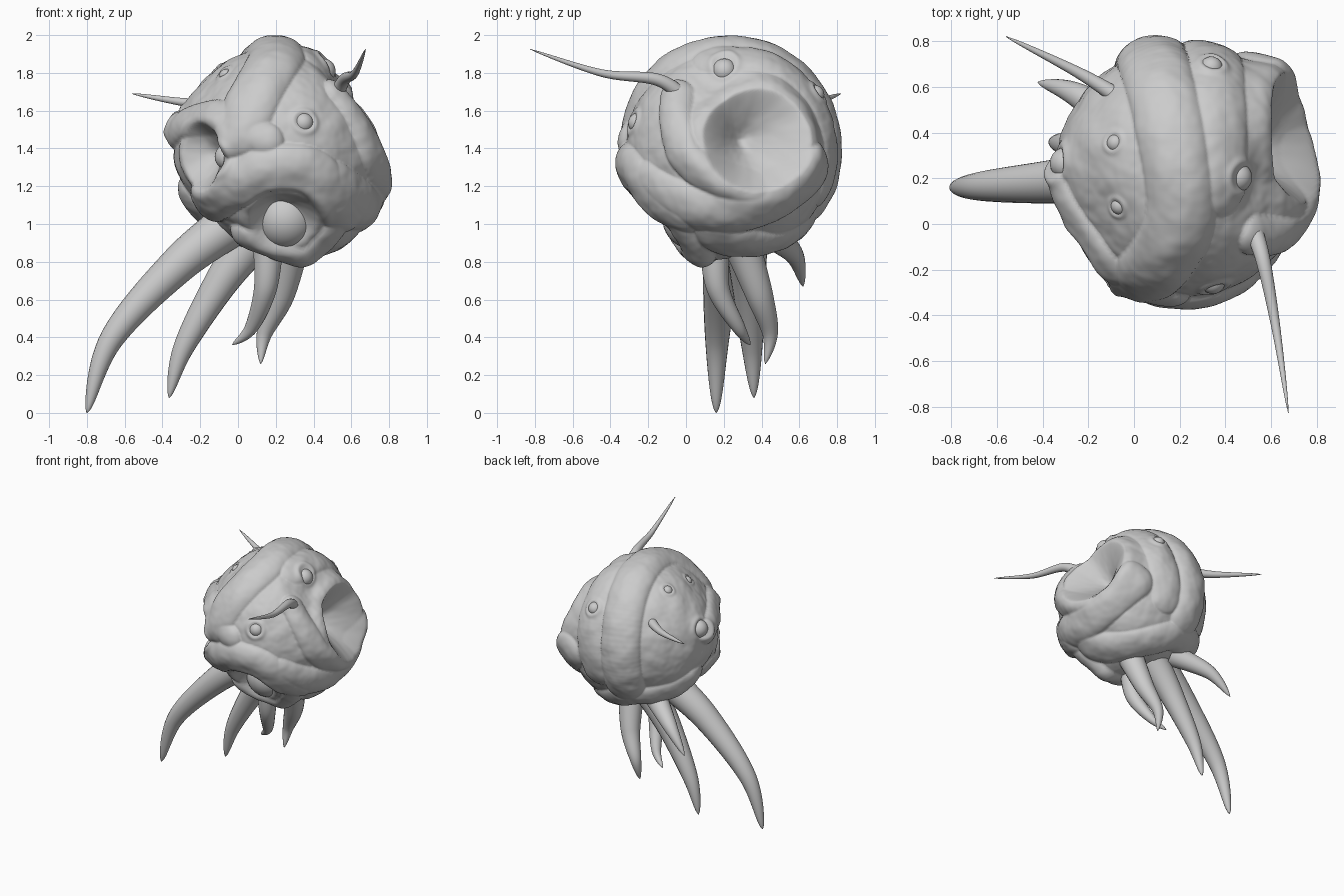
import bpy, bmesh, math
from mathutils import Vector, kdtree, noise
from mathutils.geometry import interpolate_bezier

if "Cube" in bpy.data.objects:
    bpy.data.objects.remove(bpy.data.objects["Cube"])

C = Vector((0.21, 0.23, 1.39))          # centre of the head
S = 0.57                                # mean radius
swells, folds, pits, eyes = [], [], [], []


def unit(x, y, z):
    return (Vector((x, y, z)) - C).normalized()


def smooth_path(pts, n=20):
    """Smooth samples passing through the points."""
    P = [Vector(p) for p in pts]
    out = []
    for i in range(len(P) - 1):
        a, b = P[i], P[i + 1]
        ta = (b - P[max(i - 1, 0)]) / 6
        tb = (P[min(i + 2, len(P) - 1)] - a) / 6
        out += interpolate_bezier(a, a + ta, b - tb, b, n)[:-1]
    return out + [P[-1]]


def swell(p, width, height):
    swells.append((unit(*p), width, height))


def fold(half_width, height, *pts):
    """Fleshy roll laid over the head along a path."""
    s = smooth_path([unit(*p) for p in pts], 30)
    t = kdtree.KDTree(len(s))
    for i, p in enumerate(s):
        t.insert(p.normalized(), i)
    t.balance()
    folds.append((t, half_width / S, height))


def pit(p, radius, depth, rim):
    pits.append((unit(*p), radius / S, depth, rim))


def eye(p, radius):
    eyes.append((unit(*p), radius / S, radius))


def surface(d):
    """Head radius in direction d."""
    r = .55 + .008 * noise.noise(d * 5) + .002 * noise.noise(d * 13)
    for u, w, h in swells:
        r += h * math.exp(-((d - u).length / w) ** 2)
    best, fade, dent = 0, 1, 0
    for t, w, h in folds:
        k = t.find(d)[2] / w
        if k < 1:
            best = max(best, h * (1 - k * k) ** .7)
    for u, w, depth, h in pits:
        k = (d - u).length / w
        if k < 1:
            fade = min(fade, k ** 4)
            dent -= depth * (1 - k * k) ** 1.2
        dent += h * math.exp(-((k - 1.12) / .22) ** 2)
    for u, w, rad in eyes:
        k = (d - u).length / w
        if k < 3:
            dent += rad * .2 * math.exp(-((k - 1.15) / .35) ** 2)
    return r + best * fade + dent


def finish(bm, name):
    me = bpy.data.meshes.new(name)
    bm.to_mesh(me)
    bm.free()
    for f in me.polygons:
        f.use_smooth = True
    bpy.context.collection.objects.link(bpy.data.objects.new(name, me))


def ball(name, centre, radius):
    b = bmesh.new()
    bmesh.ops.create_uvsphere(b, u_segments=32, v_segments=20, radius=radius)
    bmesh.ops.translate(b, verts=b.verts, vec=centre)
    finish(b, name)


def horn(name, radius, power, *pts, sides=20):
    """Tube through the points, tapering to a sharp tip."""
    path = smooth_path(pts)
    last = len(path) - 1
    b = bmesh.new()
    rings, n = [], None
    for i, p in enumerate(path):
        r = max(radius * (1 - i / last) ** power, .002)
        t = (path[min(i + 1, last)] - path[max(i - 1, 0)]).normalized()
        n = t.orthogonal() if n is None else n - t * n.dot(t)
        n.normalize()
        m = t.cross(n)
        rings.append([b.verts.new(p + r * (n * math.cos(a) + m * math.sin(a)))
                      for a in (math.tau * k / sides for k in range(sides))])
    for A, B in zip(rings, rings[1:]):
        for k in range(sides):
            j = (k + 1) % sides
            b.faces.new((A[k], A[j], B[j], B[k]))
    b.faces.new(rings[0][::-1])
    b.faces.new(rings[-1])
    finish(b, name)


# Broad swells and hollows
swell((.75, .15, .98), .45, .03)
swell((.2, -.17, 1), .3, -.04)
swell((.36, .1, .78), .25, .05)
swell((-.2, .1, 1.05), .35, -.05)
swell((.62, .15, 1.75), .4, -.09)
swell((.55, .6, .93), .4, .03)
swell((.7, .65, 1.42), .3, .06)
swell((-.15, .05, 1.8), .35, -.03)
swell((-.3, -.1, 1.55), .3, -.03)

# Crest, eyelids, brow, cheeks and jaw
fold(.16, .06, (0, -.28, 1.5), (.2, 0, 1.92), (.13, .55, 1.9), (.05, .75, 1.1))
fold(.13, .06, (-.24, -.02, 1.05), (.1, -.33, 1.27), (.4, -.3, 1.27), (.62, -.08, 1))
fold(.09, .05, (.58, -.08, 1), (.37, .05, .79), (.03, -.02, .93))
fold(.1, .05, (-.38, .2, 1.5), (-.15, -.15, 1.58), (.15, -.3, 1.44))
fold(.14, .055, (.5, -.2, 1.2), (.75, .25, 1.02), (.6, .73, 1.27))
fold(.1, .045, (.54, -.06, 1.7), (.68, .02, 1.35), (.72, .4, 1.15))
fold(.13, .045, (.6, .15, .9), (.1, .65, .95), (-.3, .3, 1.1))
fold(.13, .03, (.4, .15, 1.9), (.38, .6, 1.8), (.3, .77, 1.2))

# Side funnel, front hollow and eye socket
pit((.7, .36, 1.47), .29, .27, .02)
pit((-.22, -.15, 1.36), .18, .13, .015)
pit((.24, -.17, 1.01), .19, .1, .02)

# Small eyes
eye((.35, -.27, 1.54), .055)
eye((-.1, -.22, 1.35), .07)
eye((.34, .69, 1.69), .05)
eye((.48, .2, 1.86), .065)
eye((-.07, .35, 1.8), .04)
eye((-.06, .08, 1.78), .04)
eye((-.36, .27, 1.55), .07)
for i, (u, w, rad) in enumerate(eyes):
    ball(f"small_eye_{i + 1}", C + u * (surface(u) - rad * .55), rad)
ball("main_eye", Vector((.25, .04, 1.03)), .165)

# Head
bm = bmesh.new()
bmesh.ops.create_icosphere(bm, subdivisions=7, radius=1)
for v in bm.verts:
    d = v.co.normalized()
    v.co = C + d * surface(d)
finish(bm, "head")

# Hanging tentacles
horn("tentacle_1", .13, .65, (.02, .24, 1.04), (-.31, .19, .79), (-.67, .165, .39), (-.8, .16, 0))
horn("tentacle_2", .12, .72, (.08, .32, .92), (-.09, .33, .69), (-.29, .35, .34), (-.365, .36, .08))
horn("tentacle_3", .085, .8, (.16, .15, .9), (.145, .17, .66), (.07, .28, .45), (-.03, .34, .36))
horn("tentacle_4", .1, .8, (.28, .3, .88), (.225, .39, .62), (.14, .445, .42), (.12, .42, .26))
horn("tentacle_5", .09, .8, (-.02, .42, .97), (-.26, .57, .84), (-.42, .62, .67))

# Antennae
horn("right_antenna", .045, .75, (.5, .03, 1.63), (.56, -.14, 1.76), (.62, -.45, 1.8), (.675, -.825, 1.925))
horn("left_antenna", .042, .75, (-.03, .53, 1.65), (-.24, .66, 1.64), (-.56, .82, 1.69))
